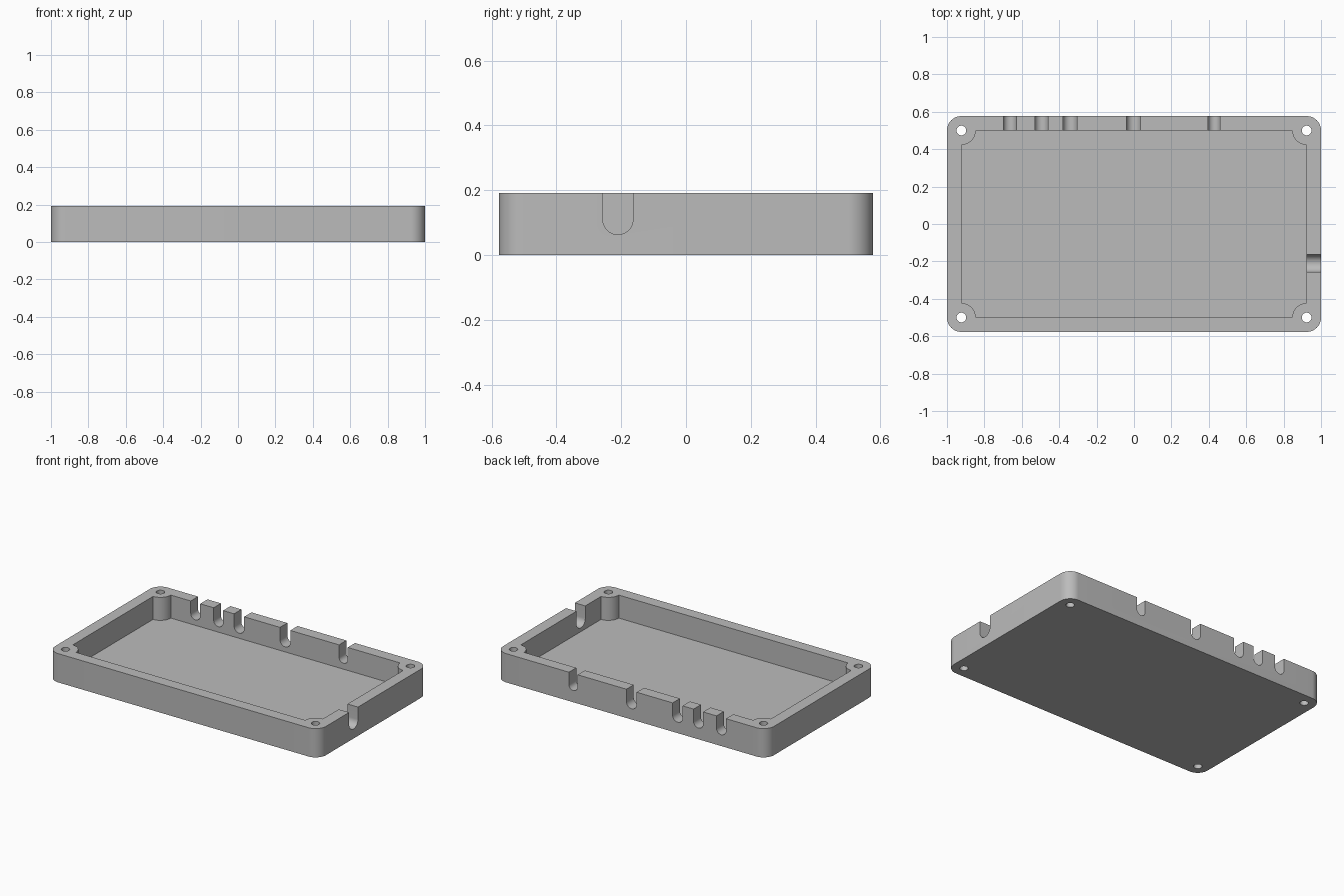
import bpy
import bmesh
from math import cos, sin, pi, radians
from mathutils import Vector

cube = bpy.data.objects.get("Cube")
if cube:
    bpy.data.objects.remove(cube, do_unlink=True)

HALF_X, HALF_Y, HEIGHT = 1.0, 0.577, 0.192
WALL, FLOOR = 0.077, 0.0385
HOLE_R = 0.026
IN_X, IN_Y = HALF_X - WALL, HALF_Y - WALL
CORNERS = [(1, 1), (-1, 1), (-1, -1), (1, -1)]

grey = bpy.data.materials.new("plain grey")
grey.use_nodes = True
colour = (0.5, 0.5, 0.5, 1)
grey.diffuse_color = colour
grey.node_tree.nodes["Principled BSDF"].inputs["Base Color"].default_value = colour


def arc(cx, cy, r, start, sweep, steps):
    """Points along a circular arc, angles in degrees."""
    angles = [radians(start + sweep * i / steps) for i in range(steps + 1)]
    return [(cx + r * cos(a), cy + r * sin(a)) for a in angles]


def prism(name, points, place, depth):
    """Extrude a flat profile; place maps profile points into space."""
    bm = bmesh.new()
    face = bm.faces.new([bm.verts.new(place(u, v)) for u, v in points])
    ext = bmesh.ops.extrude_face_region(bm, geom=[face])
    verts = [g for g in ext["geom"] if isinstance(g, bmesh.types.BMVert)]
    bmesh.ops.translate(bm, vec=Vector(depth), verts=verts)
    bmesh.ops.recalc_face_normals(bm, faces=bm.faces)
    mesh = bpy.data.meshes.new(name)
    bm.to_mesh(mesh)
    bm.free()
    obj = bpy.data.objects.new(name, mesh)
    mesh.materials.append(grey)
    bpy.context.collection.objects.link(obj)
    return obj


def cut(target, cutter):
    """Subtract the cutter from the target and discard it."""
    cutter.hide_render = True
    mod = target.modifiers.new("cut", "BOOLEAN")
    mod.operation, mod.solver, mod.object = "DIFFERENCE", "EXACT", cutter
    bpy.context.view_layer.objects.active = target
    bpy.ops.object.modifier_apply(modifier=mod.name)
    bpy.data.objects.remove(cutter, do_unlink=True)


def slot_profile(centre, r):
    """U shape, open at the top of the wall."""
    top = HEIGHT + 0.05
    return arc(centre, 0.11, r, 180, 180, 24) + [(centre + r, top), (centre - r, top)]


# Rounded outer block
outline = []
for i, (sx, sy) in enumerate(CORNERS):
    outline += arc(sx * IN_X, sy * IN_Y, WALL, 90 * i, 90, 16)
tray = prism("enclosure_tray", outline, lambda u, v: (u, v, 0), (0, 0, HEIGHT))

# Cavity, leaving a round screw post in each corner
cavity = []
for i, (sx, sy) in enumerate(CORNERS):
    cavity += arc(sx * IN_X, sy * IN_Y, WALL, 270 + 90 * i, -90, 16)
cut(tray, prism("cavity_cutter", cavity, lambda u, v: (u, v, FLOOR), (0, 0, HEIGHT)))

# Screw holes through the corners
for sx, sy in CORNERS:
    ring = arc(sx * IN_X, sy * IN_Y, HOLE_R, 0, 360, 32)[:-1]
    cut(tray, prism("hole_cutter", ring, lambda u, v: (u, v, -0.1), (0, 0, 0.5)))

# Cable slots in the back wall
for x, r in [(-0.664, 0.035), (-0.495, 0.035), (-0.342, 0.037), (-0.002, 0.038), (0.428, 0.032)]:
    cut(tray, prism("back_slot_cutter", slot_profile(x, r),
                    lambda u, v: (u, IN_Y - 0.03, v), (0, 0.2, 0)))

# Wider slot in the +x side wall
cut(tray, prism("side_slot_cutter", slot_profile(-0.21, 0.0465),
                lambda u, v: (IN_X - 0.03, u, v), (0.2, 0, 0)))

# Smooth the round parts, keep edges sharp
bpy.ops.object.select_all(action="DESELECT")
tray.select_set(True)
bpy.context.view_layer.objects.active = tray
bpy.ops.object.shade_smooth_by_angle(angle=radians(30))
